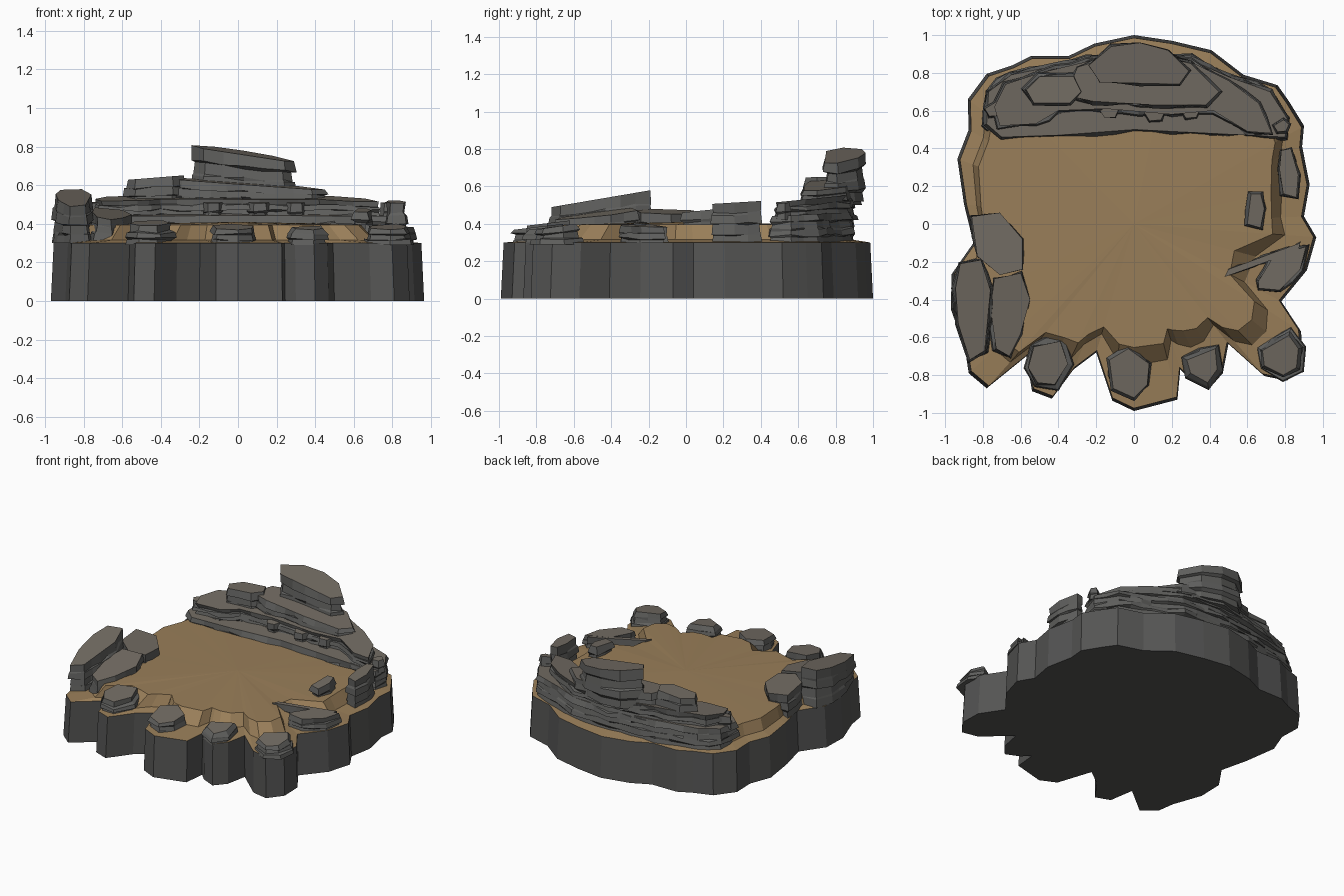
import bpy, bmesh, random
from mathutils import Vector

if "Cube" in bpy.data.objects:
    bpy.data.objects.remove(bpy.data.objects["Cube"])

random.seed(4)


def material(name, r, g, b):
    m = bpy.data.materials.new(name)
    m.diffuse_color = (r, g, b, 1)
    m.use_nodes = True
    m.node_tree.nodes["Principled BSDF"].inputs["Base Color"].default_value = m.diffuse_color
    return m


STONE = material("grey_stone", 0.115, 0.115, 0.11)
CAP = material("weathered_stone", 0.17, 0.15, 0.125)
SAND = material("sand", 0.32, 0.21, 0.10)
CLIFF = material("cliff_stone", 0.09, 0.09, 0.088)


def finish(name, bm, mats):
    bmesh.ops.recalc_face_normals(bm, faces=bm.faces)
    me = bpy.data.meshes.new(name)
    bm.to_mesh(me)
    bm.free()
    for m in mats:
        me.materials.append(m)
    ob = bpy.data.objects.new(name, me)
    bpy.context.collection.objects.link(ob)
    return ob


def bridge(bm, a, b, mat=0):
    n = len(a)
    for i in range(n):
        j = (i + 1) % n
        bm.faces.new((a[i], a[j], b[j], b[i])).material_index = mat


# Island outline: x, y, and how far out the raised floor reaches (0-1)
OUTLINE = [
    (0, 1, .85), (.2, .97, .85), (.41, .92, .85), (.58, .79, .85), (.76, .735, .85),
    (.82, .65, .85), (.9, .52, .83), (.89, .41, .82), (.93, .21, .78), (.9, .04, .81),
    (.965, -.07, .76), (.915, -.245, .58), (.78, -.41, .65), (.885, -.57, .72),
    (.89, -.725, .7), (.81, -.83, .68), (.69, -.805, .68), (.5, -.635, .78),
    (.47, -.79, .7), (.4, -.87, .65), (.3, -.825, .68), (.245, -.77, .72),
    (.23, -.93, .68), (0, -.99, .66), (-.115, -.935, .68), (-.2, -.68, .8),
    (-.32, -.77, .76), (-.435, -.925, .68), (-.54, -.885, .68), (-.57, -.7, .82),
    (-.78, -.87, .78), (-.875, -.79, .78), (-.895, -.66, .8), (-.97, -.45, .8),
    (-.965, -.265, .85), (-.85, -.1, .92), (-.9, .105, .9), (-.935, .345, .88),
    (-.875, .5, .88), (-.88, .66, .85), (-.78, .795, .85), (-.645, .84, .85),
    (-.545, .89, .85), (-.345, .89, .85), (-.21, .955, .85)]

# Cliff base: flat bottom fan and slightly tapered walls
bm = bmesh.new()
bottom = [bm.verts.new((x, y, 0)) for x, y, t in OUTLINE]
rim = [bm.verts.new((x * .985, y * .985, .3)) for x, y, t in OUTLINE]
bridge(bm, bottom, rim)
mid = bm.verts.new((0, 0, 0))
for i, v in enumerate(bottom):
    bm.faces.new((v, mid, bottom[(i + 1) % len(bottom)]))
finish("cliff_base", bm, [CLIFF])

# Sandy ground: low rim, bank, raised flat floor
bm = bmesh.new()
rim, toe, crest = [], [], []
for x, y, t in OUTLINE:
    k = t + (.985 - t) * .3
    rim.append(bm.verts.new((x * .985, y * .985, .3)))
    toe.append(bm.verts.new((x * k, y * k, .315)))
    crest.append(bm.verts.new((x * t, y * t, .395)))
bridge(bm, rim, toe)
bridge(bm, toe, crest)
hub = bm.verts.new((0, 0, .41))
for i, v in enumerate(crest):
    bm.faces.new((v, hub, crest[(i + 1) % len(crest)]))
finish("sand_floor", bm, [SAND])


def rock(name, pts, z0, z1, gx=0, gy=0, layers=3, rough=.012, flare=.02, step=.09):
    """Layered rock: outline pts, tilted flat top at z1, jittered strata below."""
    ring = []
    for i, p in enumerate(pts):
        a, b = Vector(p), Vector(pts[(i + 1) % len(pts)])
        n = max(1, round((b - a).length / step))
        ring += [a.lerp(b, k / n) for k in range(n)]
    c = sum(ring, Vector((0, 0))) / len(ring)
    m = len(ring)
    # outward direction at each outline point
    area = sum(ring[i].cross(ring[(i + 1) % m]) for i in range(m))
    s = 1 if area > 0 else -1
    outs = []
    for i in range(m):
        d = (ring[(i + 1) % m] - ring[i - 1]).normalized()
        outs.append(Vector((d.y, -d.x)) * s)
    bm = bmesh.new()
    rows = []
    for L in range(layers):
        lo, hi = L / layers, (L + .85) / layers
        push = flare * (1 - lo) + random.uniform(-rough, rough)
        wob = [random.uniform(-rough, rough) for _ in ring]
        for f, extra in ((lo, 0.004), (hi, -.004)):
            last = L == layers - 1 and f == hi
            f = 1 if last else f
            row = []
            for p, o, w in zip(ring, outs, wob):
                q = p if last else p + o * (push + extra + w)
                top = z1 + gx * (p.x - c.x) + gy * (p.y - c.y)
                dz = 0 if f in (0, 1) else random.uniform(-.008, .008)
                row.append(bm.verts.new((q.x, q.y, z0 + (top - z0) * f + dz)))
            rows.append(row)
    for a, b in zip(rows, rows[1:]):
        bridge(bm, a, b)
    bm.faces.new(rows[-1]).material_index = 1
    bm.faces.new(rows[0][::-1])
    return finish(name, bm, [STONE, CAP])


# Back terraces, stepping up to the summit block
rock("back_ledge", [(-.78, .53), (-.7, .46), (-.4, .47), (0, .5), (.4, .48), (.8, .46),
     (.81, .56), (.72, .7), (.5, .78), (.3, .87), (0, .89), (-.25, .87), (-.45, .83),
     (-.65, .79), (-.77, .7)], .3, .45, 0, .05, layers=4, flare=.012)
rock("middle_terrace", [(-.71, .52), (-.52, .53), (-.4, .6), (-.15, .61), (.2, .58),
     (.42, .6), (.6, .49), (.73, .48), (.66, .64), (.5, .76), (.3, .86), (0, .9),
     (-.25, .86), (-.5, .8), (-.68, .74), (-.74, .62)], .42, .535, 0, .1,
     layers=4, flare=.012)
rock("upper_terrace", [(-.36, .68), (-.22, .65), (.1, .63), (.38, .63), (.45, .7),
     (.3, .85), (0, .92), (-.3, .83)], .5, .61, -.07, .06, flare=.01)
rock("left_cap_stone", [(-.57, .71), (-.53, .64), (-.34, .64), (-.28, .7), (-.32, .78),
     (-.5, .78)], .5, .64, .08, 0, flare=.01)
rock("summit_block", [(-.24, .84), (-.18, .75), (.24, .74), (.29, .81), (.18, .92),
     (.03, .96), (-.12, .94)], .52, .765, -.15, .1, layers=4, flare=-.005, step=.12)

# Rocks on the left side
rock("left_outer_rock", [(-.92, -.21), (-.81, -.19), (-.76, -.35), (-.79, -.67),
     (-.87, -.72), (-.93, -.53), (-.945, -.34)], .3, .535, 0, .17, layers=4, flare=.005)
rock("left_inner_rock", [(-.74, -.29), (-.6, -.26), (-.55, -.4), (-.6, -.58), (-.66, -.7),
     (-.73, -.66), (-.76, -.45)], .31, .455, -.12, .13, flare=.005)
rock("left_back_rock", [(-.86, .04), (-.71, .06), (-.59, -.08), (-.59, -.24), (-.71, -.27),
     (-.83, -.17)], .3, .465, -.1, -.05, flare=0)

# Rocks on the front spurs
rock("front_rock_1", [(-.53, -.65), (-.39, -.62), (-.35, -.74), (-.42, -.85), (-.51, -.84),
     (-.56, -.76)], .29, .405, 0, .12)
rock("front_rock_2", [(-.13, -.72), (-.03, -.66), (.08, -.74), (.07, -.85), (0, -.92),
     (-.11, -.87)], .29, .385, 0, .12)
rock("front_rock_3", [(.28, -.72), (.43, -.66), (.44, -.77), (.39, -.84), (.3, -.79)],
     .29, .38, 0, .12)
rock("front_rock_4", [(.68, -.67), (.82, -.59), (.87, -.66), (.86, -.76), (.79, -.8),
     (.69, -.75)], .29, .385, 0, .15)

# Rocks on the right side
rock("right_low_rock", [(.66, -.3), (.74, -.17), (.91, -.12), (.88, -.24), (.77, -.35),
     (.66, -.34)], .29, .39, -.05, 0, flare=.008)
rock("right_tall_rock", [(.78, .39), (.83, .4), (.87, .26), (.86, .14), (.79, .16),
     (.77, .29)], .29, .515, 0, .06, layers=4, flare=.01)
rock("right_pebble", [(.62, .16), (.67, .16), (.69, .08), (.67, -.02), (.6, 0)],
     .37, .47, 0, .1, layers=2, flare=.005)
rock("right_ridge", [(.48, -.28), (.5, -.24), (.88, -.1), (.87, -.14)],
     .3, .395, -.06, 0, layers=2, flare=.005)

# Small stones against the terraces
for i, (x, y, r) in enumerate([(-.13, .6, .05), (.11, .59, .055), (.3, .6, .05),
                               (-.74, .61, .05), (.78, .52, .04)]):
    rock("terrace_stone_%d" % (i + 1),
         [(x - r, y), (x - r * .5, y - r * .8), (x + r * .6, y - r * .7), (x + r, y + r * .2),
          (x + r * .3, y + r * .8)], .42, .51, 0, .1, layers=2, rough=.006, flare=.004)
